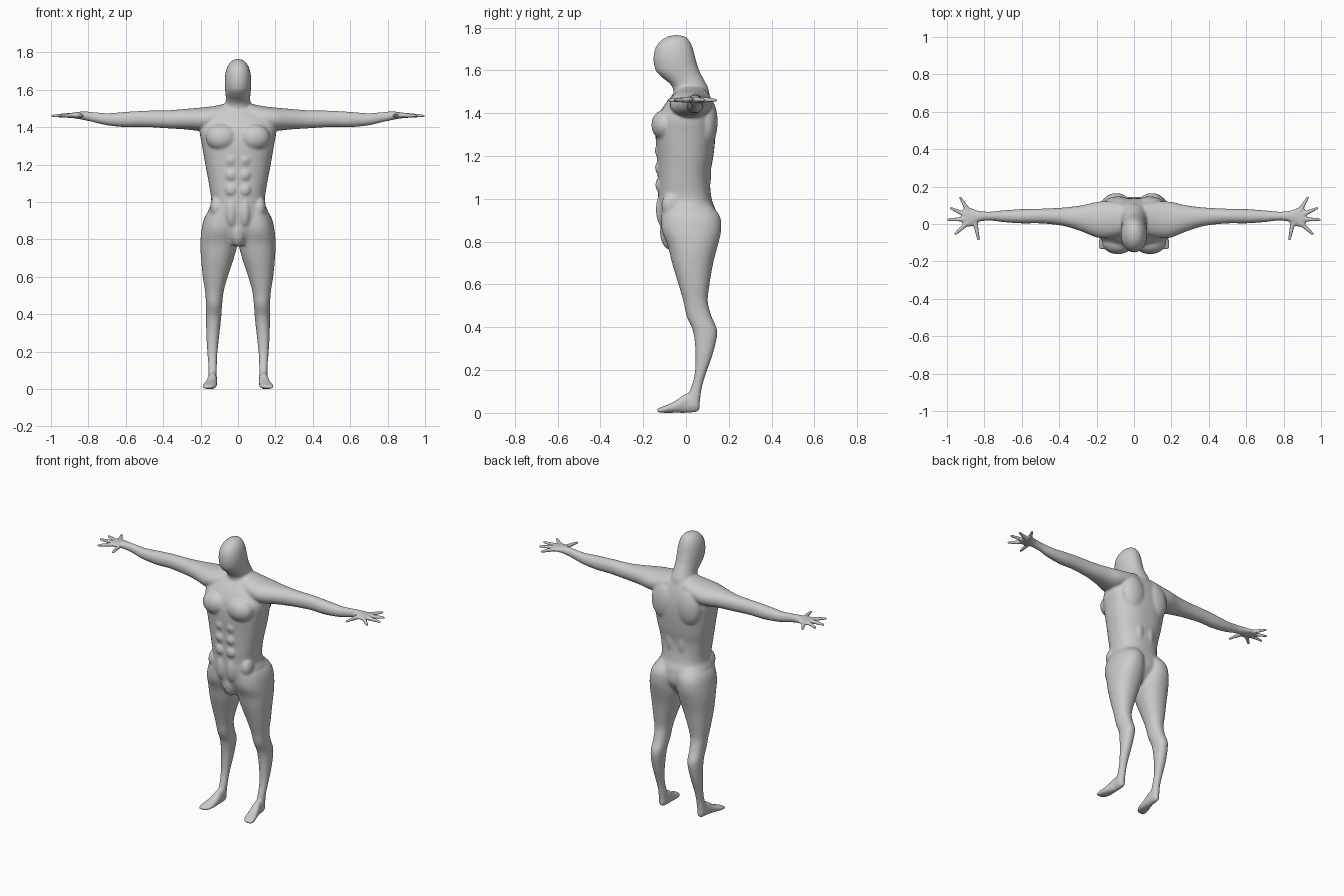
import bpy, bmesh, math
from mathutils import Vector, Matrix

bm = bmesh.new()


def spline(rows, steps=5):
    """Catmull-Rom interpolation through the section rows."""
    out = []
    for i in range(len(rows) - 1):
        p = [rows[max(0, min(len(rows) - 1, i + k))] for k in (-1, 0, 1, 2)]
        for j in range(steps):
            t = j / steps
            out.append([0.5 * (2 * b + (c - a) * t + (2 * a - 5 * b + 4 * c - d) * t * t
                               + (3 * b - a - 3 * c + d) * t ** 3) for a, b, c, d in zip(*p)])
    return out + [list(rows[-1])]


def loft(rows, axis, side=1, n=2.2, seg=40):
    """Closed skin over sections (position, a0, a1, b0, b1) along an axis."""
    rings = []
    for t, a0, a1, b0, b1 in spline(rows):
        ring = []
        for k in range(seg):
            u = 2 * math.pi * k / seg
            c, s = math.cos(u), math.sin(u)
            a = (a0 + a1) / 2 + (a1 - a0) / 2 * math.copysign(abs(c) ** (2 / n), c)
            b = (b0 + b1) / 2 + (b1 - b0) / 2 * math.copysign(abs(s) ** (2 / n), s)
            co = {'x': (t, a, b), 'y': (a, t, b), 'z': (a, b, t)}[axis]
            ring.append(bm.verts.new((co[0] * side, co[1], co[2])))
        rings.append(ring)
    faces = [bm.faces.new(rings[0]), bm.faces.new(rings[-1])]
    for r, q in zip(rings, rings[1:]):
        for k in range(seg):
            faces.append(bm.faces.new((r[k], r[(k + 1) % seg], q[(k + 1) % seg], q[k])))
    bmesh.ops.recalc_face_normals(bm, faces=faces)


def ellipsoid(c, r):
    bmesh.ops.create_uvsphere(bm, u_segments=24, v_segments=16, radius=1,
                              matrix=Matrix.Translation(c) @ Matrix.Diagonal((*r, 1)))


def finger(a, b, r0, r1):
    a, b = Vector(a), Vector(b)
    d = b - a
    b = b - d.normalized() * r1
    d = b - a
    m = Matrix.Translation((a + b) / 2) @ d.to_track_quat('Z', 'Y').to_matrix().to_4x4()
    bmesh.ops.create_cone(bm, cap_ends=True, segments=16, radius1=r0, radius2=r1,
                          depth=d.length, matrix=m)
    ellipsoid(b, (r1, r1, r1))


# head and neck: height, half width, front, back
head = [(1.765, .008, -.055, -.035), (1.757, .030, -.090, -.002), (1.735, .051, -.122, .018),
        (1.70, .065, -.145, .033), (1.65, .071, -.152, .046), (1.60, .069, -.142, .062),
        (1.57, .066, -.115, .077), (1.54, .066, -.078, .093), (1.51, .075, -.06, .106),
        (1.45, .10, -.06, .115)]
loft([(z, -w, w, f, b) for z, w, f, b in head], 'z', n=2.1)

# torso
torso = [(1.505, .08, -.05, .10), (1.48, .14, -.068, .112), (1.44, .18, -.10, .125),
         (1.38, .204, -.132, .137), (1.30, .192, -.142, .138), (1.20, .175, -.136, .128),
         (1.10, .156, -.132, .112), (1.00, .143, -.130, .120), (.94, .163, -.128, .140),
         (.86, .15, -.115, .140), (.77, .06, -.08, .08)]
loft([(z, -w, w, f, b) for z, w, f, b in torso], 'z', n=2.4)

leg = [(.98, .01, .135, -.11, .11), (.92, 0, .178, -.115, .158), (.85, 0, .195, -.112, .164),
       (.78, .002, .201, -.085, .148), (.70, .022, .198, -.065, .127), (.60, .055, .188, -.035, .11),
       (.52, .077, .176, -.012, .102), (.45, .085, .171, .003, .12), (.38, .09, .171, .033, .146),
       (.28, .101, .169, .044, .127), (.18, .111, .163, .04, .092), (.11, .113, .158, .02, .073),
       (.03, .113, .162, -.01, .063)]
foot = [(.064, .125, .15, .015, .05), (.045, .114, .158, .003, .08), (0, .112, .162, 0, .09),
        (-.05, .112, .176, 0, .056), (-.10, .116, .191, 0, .033), (-.13, .135, .190, .002, .022),
        (-.137, .145, .182, .007, .018)]
arm = [(.06, -.06, .115, 1.40, 1.528), (.13, -.075, .122, 1.385, 1.513), (.20, -.072, .118, 1.38, 1.505),
       (.28, -.04, .10, 1.388, 1.498), (.38, -.01, .088, 1.394, 1.49), (.50, .003, .082, 1.401, 1.488),
       (.60, .003, .08, 1.40, 1.482), (.70, .01, .073, 1.41, 1.475), (.77, .018, .066, 1.426, 1.481),
       (.83, .012, .070, 1.44, 1.484), (.87, -.012, .084, 1.447, 1.479), (.905, -.008, .086, 1.451, 1.475),
       (.922, .01, .07, 1.457, 1.47)]
# fingers: base x, y, tip x, y
fingers = [(.85, .012, .83, -.09), (.89, .006, .96, -.058), (.90, .026, 1.0, .023),
           (.90, .05, .985, .087), (.885, .068, .932, .146)]
# muscles: centre and radii
muscles = [(.086, -.098, 1.345, .086, .064, .072),   # chest
           (.037, -.112, 1.225, .036, .034, .040), (.037, -.112, 1.145, .036, .033, .039),
           (.037, -.112, 1.065, .036, .032, .039),    # abdomen
           (.036, -.105, .95, .034, .036, .085), (.115, -.065, .97, .035, .05, .06),
           (.085, .095, 1.36, .085, .053, .12), (.04, .085, 1.12, .035, .034, .10)]  # back

for s in (1, -1):
    loft(leg, 'z', s)
    loft(foot, 'y', s)
    loft(arm, 'x', s, n=2.1)
    for x0, y0, x1, y1 in fingers:
        finger((s * x0, y0, 1.463), (s * x1, y1, 1.461), .014, .0075)
    for x, y, z, rx, ry, rz in muscles:
        ellipsoid((s * x, y, z), (rx, ry, rz))
ellipsoid((0, -.07, .845), (.045, .052, .085))

mesh = bpy.data.meshes.new("body")
bm.to_mesh(mesh)
bm.free()
body = bpy.data.objects.new("body", mesh)
bpy.context.collection.objects.link(body)
bpy.context.view_layer.objects.active = body
body.select_set(True)

# fuse all parts into one skin
remesh = body.modifiers.new("fuse", 'REMESH')
remesh.mode = 'VOXEL'
remesh.voxel_size = .006
bpy.ops.object.modifier_apply(modifier="fuse")

# soften the joins, keeping the hands crisp
soft = body.vertex_groups.new(name="soft")
soft.add([v.index for v in body.data.vertices if abs(v.co.x) < .8], 1, 'REPLACE')
soft.add([v.index for v in body.data.vertices if abs(v.co.x) >= .8], .15, 'REPLACE')
smooth = body.modifiers.new("soften", 'SMOOTH')
smooth.factor = .5
smooth.iterations = 14
smooth.vertex_group = "soft"
bpy.ops.object.modifier_apply(modifier="soften")
bpy.ops.object.shade_smooth()
